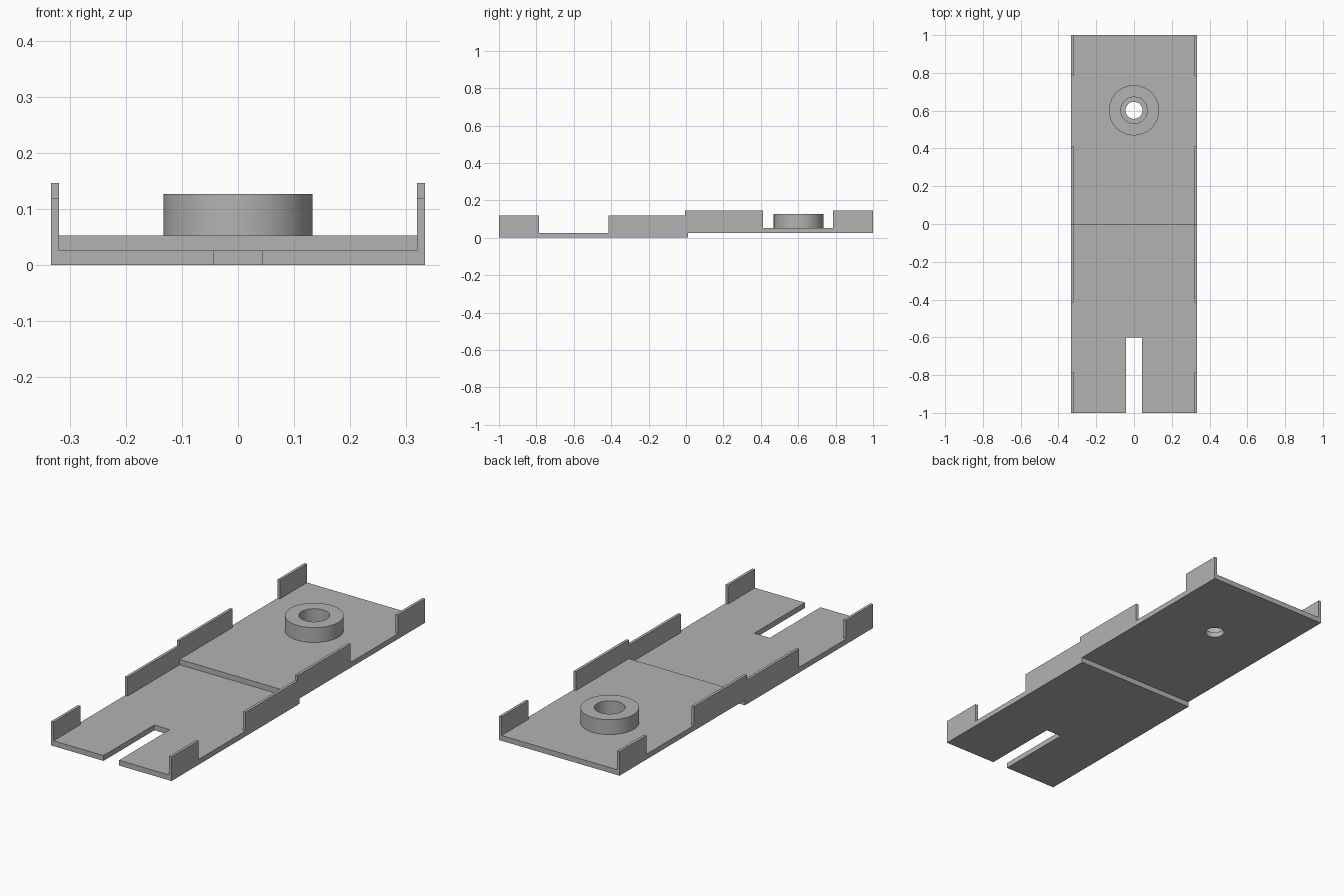
import bpy
import bmesh
import math
from mathutils import Vector

cube = bpy.data.objects.get("Cube")
if cube:
    bpy.data.objects.remove(cube, do_unlink=True)

HALF_W = 0.333    # outer half width
INNER = 0.319     # inner face of the side rails
THICK = 0.0265    # floor thickness
WALL_H = 0.12     # rail height above the tray underside
SEAM, LAP = -0.005, 0.01
HOLE_Y = 0.602

grey = bpy.data.materials.new("plain_grey")
grey.use_nodes = True
colour = (0.45, 0.45, 0.45, 1)
grey.diffuse_color = colour
grey.node_tree.nodes["Principled BSDF"].inputs["Base Color"].default_value = colour


def finish(name, bm):
    bmesh.ops.recalc_face_normals(bm, faces=bm.faces)
    mesh = bpy.data.meshes.new(name)
    bm.to_mesh(mesh)
    bm.free()
    mesh.materials.append(grey)
    obj = bpy.data.objects.new(name, mesh)
    bpy.context.collection.objects.link(obj)
    return obj


def extrude_profile(name, points, offset):
    """Solid made by sweeping a flat outline along an offset."""
    bm = bmesh.new()
    face = bm.faces.new([bm.verts.new(p) for p in points])
    result = bmesh.ops.extrude_face_region(bm, geom=[face], use_keep_orig=True)
    verts = [g for g in result["geom"] if isinstance(g, bmesh.types.BMVert)]
    bmesh.ops.translate(bm, verts=verts, vec=Vector(offset))
    return finish(name, bm)


def side_rails(prefix, outline):
    """The same notched rail on both long sides."""
    for side, x in (("left", INNER), ("right", -HALF_W)):
        extrude_profile(f"{prefix}_{side}_rail",
                        [(x, y, z) for y, z in outline],
                        (HALF_W - INNER, 0, 0))


# Lower tray: floor with an open slot at the front
slot_w, slot_end = 0.043, -0.6
floor = [(-INNER, -1), (-slot_w, -1), (-slot_w, slot_end), (slot_w, slot_end),
         (slot_w, -1), (INNER, -1), (INNER, LAP), (-INNER, LAP)]
extrude_profile("lower_floor", [(x, y, 0) for x, y in floor], (0, 0, THICK))
side_rails("lower", [(-1, 0), (LAP, 0), (LAP, THICK), (SEAM, THICK),
                     (SEAM, WALL_H), (-0.415, WALL_H), (-0.415, THICK),
                     (-0.787, THICK), (-0.787, WALL_H), (-1, WALL_H)])

# Upper tray: stepped up by one floor thickness
base, top = THICK, 2 * THICK
rim = THICK + WALL_H
side_rails("upper", [(SEAM, base), (1, base), (1, rim), (0.787, rim),
                     (0.787, top), (0.413, top), (0.413, rim), (SEAM, rim)])
upper_floor = extrude_profile(
    "upper_floor",
    [(-INNER, SEAM, base), (INNER, SEAM, base), (INNER, 1, base), (-INNER, 1, base)],
    (0, 0, THICK))

# Through hole in the upper floor
bpy.ops.mesh.primitive_cylinder_add(vertices=64, radius=0.045, depth=0.2,
                                    location=(0, HOLE_Y, base))
cutter = bpy.context.object
cutter.name = "hole_cutter"
cutter.hide_render = True
cut = upper_floor.modifiers.new("through_hole", "BOOLEAN")
cut.operation = "DIFFERENCE"
cut.solver = "EXACT"
cut.object = cutter
bpy.ops.object.select_all(action="DESELECT")
bpy.context.view_layer.objects.active = upper_floor
upper_floor.select_set(True)
bpy.ops.object.modifier_apply(modifier=cut.name)
bpy.data.objects.remove(cutter, do_unlink=True)
bpy.ops.object.shade_smooth_by_angle(angle=math.radians(30))

# Round boss: a ring revolved around the hole
bm = bmesh.new()
ring = [(0.07, top), (0.133, top), (0.133, 0.127), (0.07, 0.127)]
verts = [bm.verts.new((r, HOLE_Y, z)) for r, z in ring]
edges = [bm.edges.new((verts[i], verts[(i + 1) % 4])) for i in range(4)]
bmesh.ops.spin(bm, geom=verts + edges, cent=(0, HOLE_Y, 0), axis=(0, 0, 1),
               angle=math.tau, steps=64)
bmesh.ops.remove_doubles(bm, verts=bm.verts, dist=0.0001)
boss = finish("round_boss", bm)
bpy.ops.object.select_all(action="DESELECT")
bpy.context.view_layer.objects.active = boss
boss.select_set(True)
bpy.ops.object.shade_smooth_by_angle(angle=math.radians(30))
